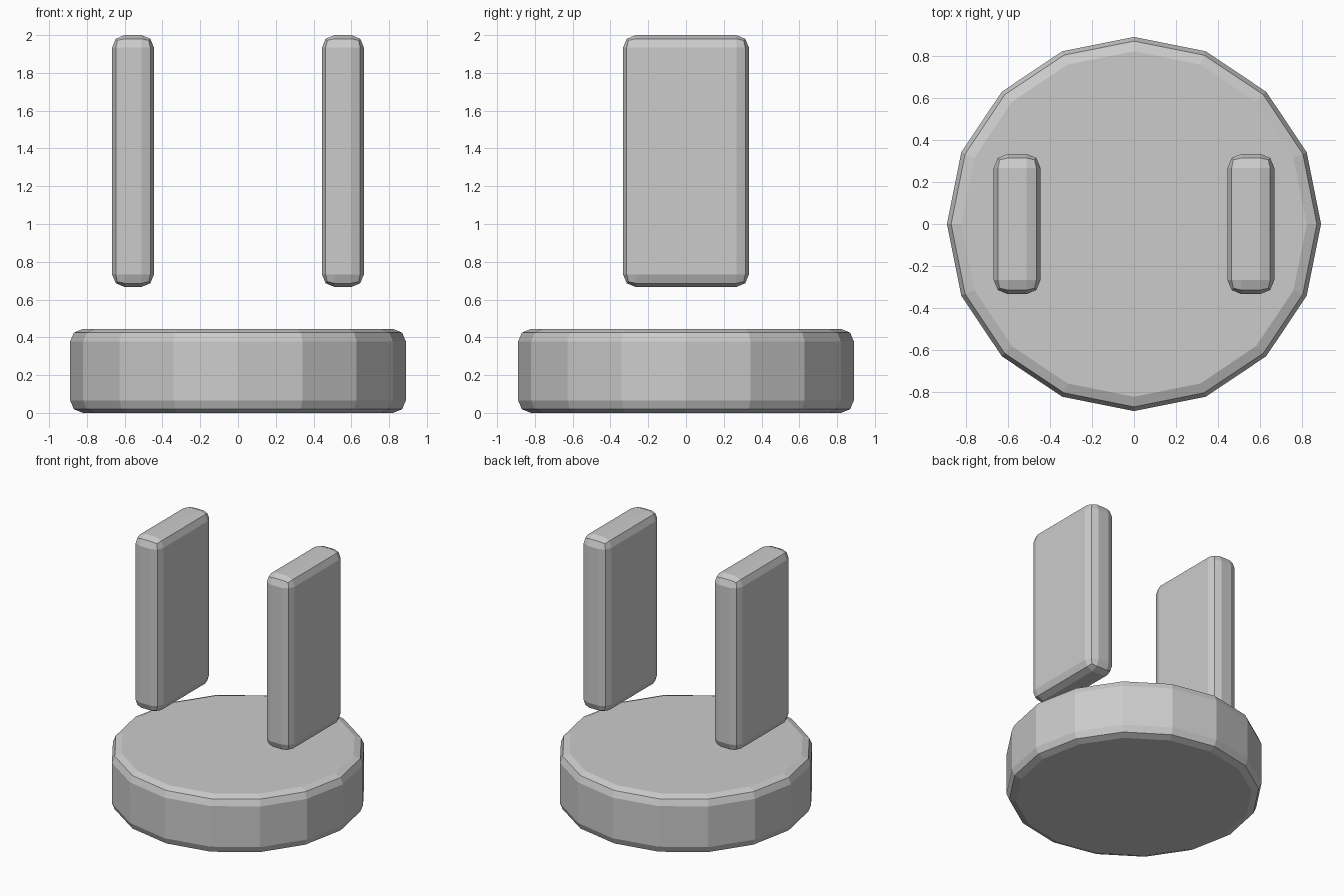
import bpy

if "Cube" in bpy.data.objects:
    bpy.data.objects.remove(bpy.data.objects["Cube"])

U = 2 / 9  # design module: every size is a multiple of this


def finish(name, scale=None):
    """Name the active object, apply its scale and round its sharp edges."""
    obj = bpy.context.object
    obj.name = name
    if scale:
        obj.scale = scale
        bpy.ops.object.transform_apply(location=False, rotation=False, scale=True)
    bevel = obj.modifiers.new("rounded_edges", 'BEVEL')
    bevel.width = 0.3 * U
    bevel.segments = 2
    bevel.limit_method = 'ANGLE'  # 16-gon side edges (22.5 deg) stay plain
    bevel.angle_limit = 0.6
    return obj


# Round 16-sided base
bpy.ops.mesh.primitive_cylinder_add(vertices=16, radius=4 * U, depth=2 * U,
                                    location=(0, 0, U))
finish("round_base")

# Two upright plates floating above the base
for side, name in ((-1, "left_plate"), (1, "right_plate")):
    bpy.ops.mesh.primitive_cube_add(size=1, location=(side * 2.5 * U, 0, 6 * U))
    finish(name, (U, 3 * U, 6 * U))
